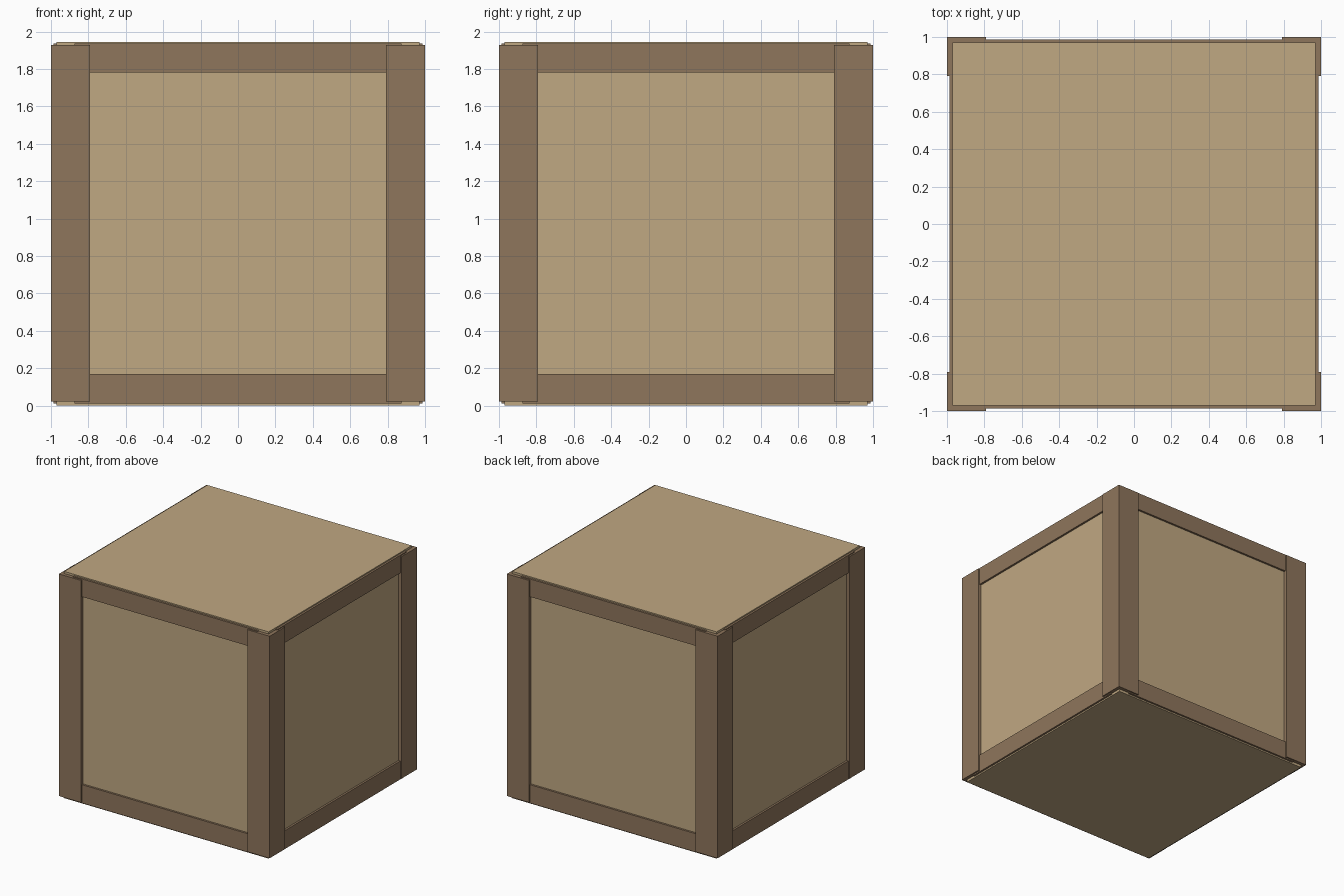
import bpy

if "Cube" in bpy.data.objects:
    bpy.data.objects.remove(bpy.data.objects["Cube"])

H = 1.945          # crate height
MID = H / 2


def material(name, rgb):
    m = bpy.data.materials.new(name)
    m.diffuse_color = (*rgb, 1)
    m.use_nodes = True
    m.node_tree.nodes["Principled BSDF"].inputs["Base Color"].default_value = m.diffuse_color
    return m


LIGHT = material("light_wood", (0.527, 0.392, 0.223))
DARK = material("dark_wood", (0.275, 0.181, 0.107))


def box(name, lo, hi, mat):
    """Axis-aligned box between two corners."""
    centre = [(a + b) / 2 for a, b in zip(lo, hi)]
    bpy.ops.mesh.primitive_cube_add(size=1, location=centre)
    ob = bpy.context.object
    ob.name = name
    ob.scale = [b - a for a, b in zip(lo, hi)]
    bpy.ops.object.transform_apply(location=False, rotation=False, scale=True)
    ob.data.materials.append(mat)
    return ob


# Planked body: recessed side panels plus lid and base
box("crate_body", (-0.97, -0.97, 0), (0.97, 0.97, H), LIGHT)

# Square corner posts, standing proudest of the body
for sx in (-1, 1):
    for sy in (-1, 1):
        cx, cy = sx * 0.895, sy * 0.895
        box("corner_post", (cx - 0.105, cy - 0.105, 0.022),
            (cx + 0.105, cy + 0.105, 1.927), DARK)

# Top and bottom rails on all four sides, tucked into the posts
for level, z0, z1 in (("bottom", 0.012, 0.17), ("top", 1.782, 1.935)):
    for s in (-1, 1):
        a, b = sorted((s * 0.83, s * 0.987))
        box(level + "_rail_x", (-0.875, a, z0), (0.875, b, z1), DARK)
        box(level + "_rail_y", (a, -0.875, z0), (b, 0.875, z1), DARK)
